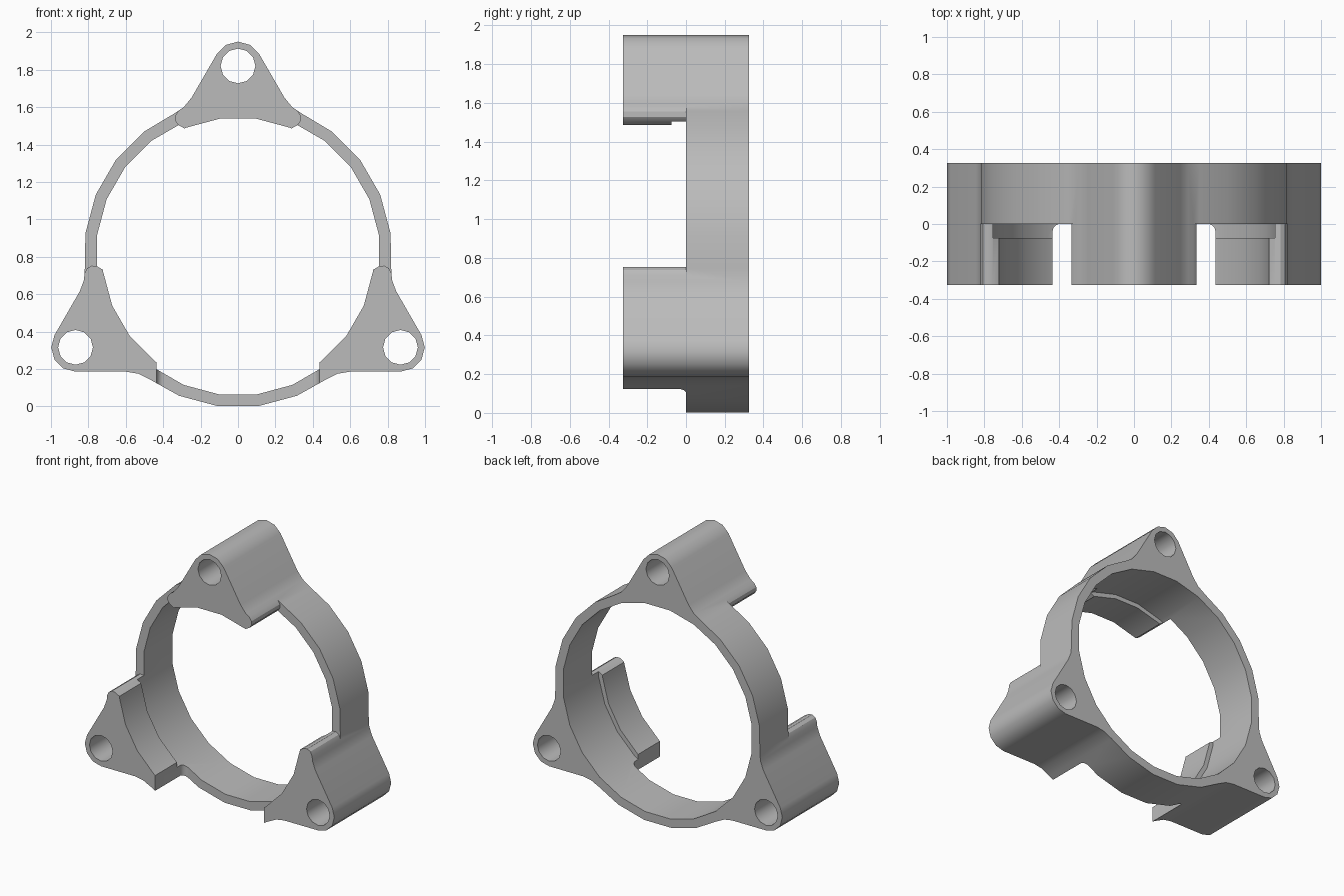
import bpy
from math import sin, cos, atan2, hypot, radians

cube = bpy.data.objects.get("Cube")
if cube:
    bpy.data.objects.remove(cube, do_unlink=True)

CENTRE_Z = 0.817
DEPTH = 0.325
LUG_R = 1.003      # distance from ring centre to each bolt hole
OUTER_R = 0.823

grey = bpy.data.materials.new("plain_grey")
grey.use_nodes = True
grey.diffuse_color = (0.5, 0.5, 0.5, 1)
grey.node_tree.nodes["Principled BSDF"].inputs["Base Color"].default_value = (0.5, 0.5, 0.5, 1)


def polar(r, a, cx=0, cz=0):
    """Point at clockwise angle a (degrees) from straight up."""
    return cx + r * sin(radians(a)), cz + r * cos(radians(a))


def turn(points, angle):
    return [polar(hypot(x, z), angle + atan2(x, z) * 57.29578) for x, z in points]


def prism(name, points, lo, hi, axis="y"):
    """Extrude a closed profile along y (x,z profile) or z (x,y profile)."""
    n = len(points)
    place = (lambda p, d: (p[0], d, p[1] + CENTRE_Z)) if axis == "y" else (lambda p, d: (p[0], p[1], d))
    verts = [place(p, d) for d in (lo, hi) for p in points]
    faces = [list(range(n)), list(range(2 * n - 1, n - 1, -1))]
    faces += [[i, i + n, (i + 1) % n + n, (i + 1) % n] for i in range(n)]
    area = sum(points[i - 1][0] * points[i][1] - points[i][0] * points[i - 1][1] for i in range(n))
    if (area < 0) == (axis == "y"):
        faces = [f[::-1] for f in faces]
    mesh = bpy.data.meshes.new(name)
    mesh.from_pydata(verts, [], faces)
    mesh.materials.append(grey)
    obj = bpy.data.objects.new(name, mesh)
    bpy.context.collection.objects.link(obj)
    return obj


def circle(r, count, start=0, cx=0, cz=0):
    return [polar(r, start + 360 * i / count, cx, cz) for i in range(count)]


# Outer outline: rounded lug tip, straight flanks, fillet, then ring arc
half = [(0.248, 0.834), (0.29, 0.783), (0.35, 0.743)]
tip = [polar(0.13, a, 0, LUG_R) for a in range(-60, 61, 30)]
arc = [polar(OUTER_R, a) for a in (37.5, 52.5, 67.5, 82.5)]
sector = [(-x, z) for x, z in reversed(half)] + tip + half + arc
outline = [p for k in range(3) for p in turn(sector, 120 * k)]
body = prism("clamp_ring", outline, -DEPTH, DEPTH)

cutters = []
# Stepped bore
cutters.append(prism("front_bore_cutter", circle(0.728, 24, 7.5), -0.5, 0.1))
cutters.append(prism("main_bore_cutter", circle(0.76, 24, 7.5), -0.075, 0.5))

# Bolt holes
for k, side in enumerate(("top", "left", "right")):
    cx, cz = polar(LUG_R, 120 * k)
    cutters.append(prism(side + "_hole_cutter", circle(0.093, 12, 0, cx, cz), -0.5, 0.5))

# Side gaps between lugs, leaving rounded lug feet
foot = [polar(0.5, 23), (0.285, 0.668), (0.32, 0.688), (0.335, 0.71),
        (0.335, 0.738), (0.3, 0.79), polar(1.1, 40)]
other = turn([(-x, z) for x, z in reversed(foot)], 120)
gap = foot + other
cutters.append(prism("left_gap_cutter", gap, -0.5, 0))
cutters.append(prism("right_gap_cutter", [(-x, z) for x, z in gap], -0.5, 0))

# Bottom gap with filleted inner corners
fillet = [(0.395 + 0.04 * cos(radians(a)), -0.04 + 0.04 * sin(radians(a))) for a in range(0, 91, 15)]
slot = [(0.435, -0.5)] + fillet
slot += [(-x, y) for x, y in reversed(slot)]
cutters.append(prism("bottom_gap_cutter", slot, -0.1, 0.38, "z"))

for c in cutters:
    mod = body.modifiers.new(c.name, "BOOLEAN")
    mod.operation = "DIFFERENCE"
    mod.solver = "EXACT"
    mod.object = c

# Bake the cuts and remove the cutters
bpy.context.view_layer.objects.active = body
bpy.ops.object.select_all(action="DESELECT")
body.select_set(True)
for c in cutters:
    bpy.ops.object.modifier_apply(modifier=c.name)
    bpy.data.objects.remove(c, do_unlink=True)
bpy.ops.object.shade_smooth_by_angle(angle=radians(32))
